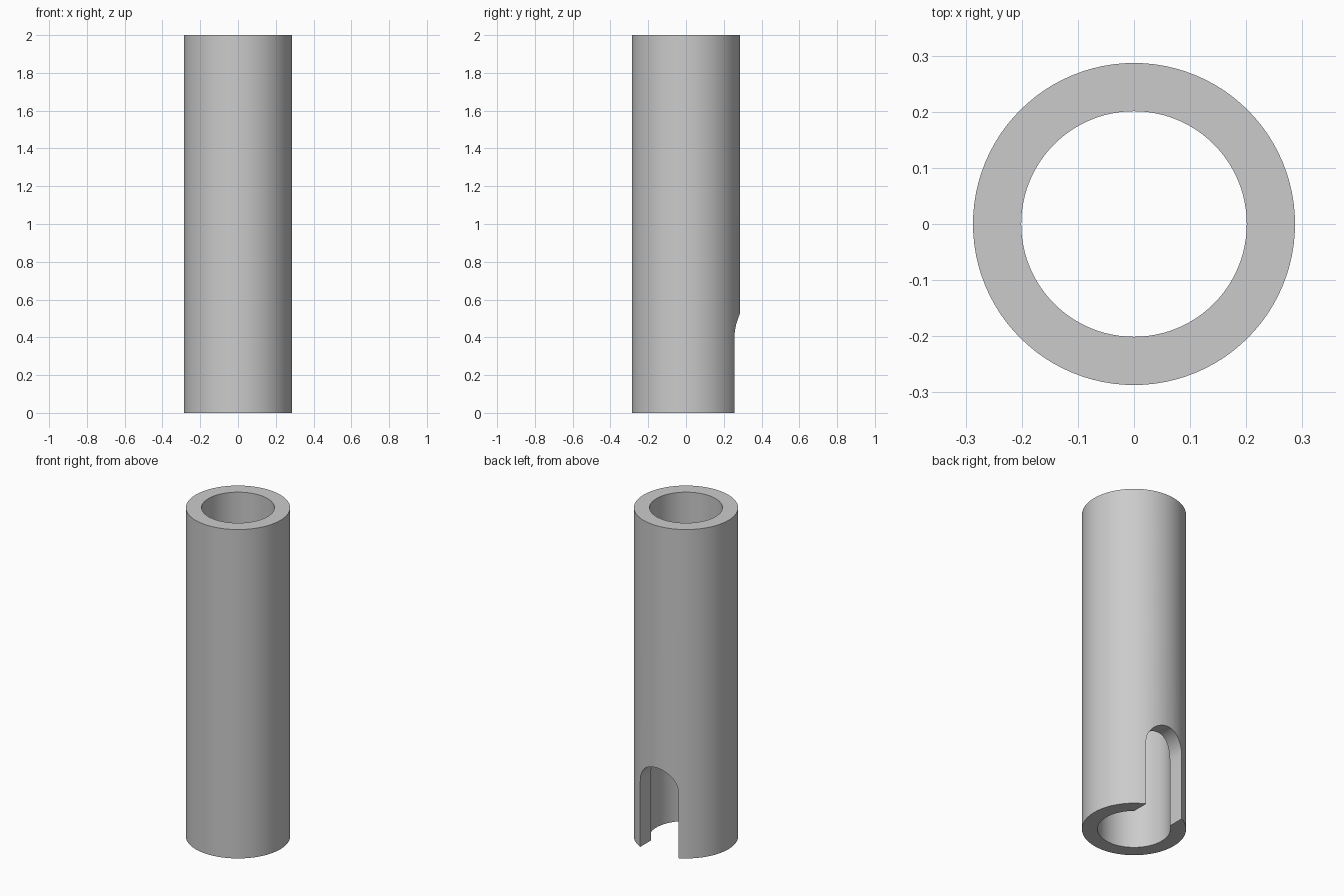
import bpy
import math
import bmesh

OUTER, INNER, HEIGHT = 0.287, 0.201, 2.0
SLOT_R, SLOT_SPRING = 0.128, 0.40
SEGMENTS = 96

cube = bpy.data.objects.get("Cube")
if cube:
    bpy.data.objects.remove(cube, do_unlink=True)

grey = bpy.data.materials.new("plain grey")
grey.use_nodes = True
colour = (0.6, 0.6, 0.6, 1)
grey.diffuse_color = colour
grey.node_tree.nodes["Principled BSDF"].inputs["Base Color"].default_value = colour


def extruded(name, rings, offset):
    """Join the given closed rings into a solid or a tube by extruding along offset."""
    bm = bmesh.new()
    edges = []
    for ring in rings:
        verts = [bm.verts.new(p) for p in ring]
        edges += [bm.edges.new((a, b)) for a, b in zip(verts, verts[1:] + verts[:1])]
    if len(rings) == 2:
        bmesh.ops.bridge_loops(bm, edges=edges)
    else:
        bm.faces.new(bm.verts)
    swept = bmesh.ops.extrude_face_region(bm, geom=bm.faces[:], use_keep_orig=True)
    moved = [g for g in swept["geom"] if isinstance(g, bmesh.types.BMVert)]
    bmesh.ops.translate(bm, verts=moved, vec=offset)
    bmesh.ops.recalc_face_normals(bm, faces=bm.faces[:])
    mesh = bpy.data.meshes.new(name)
    bm.to_mesh(mesh)
    bm.free()
    mesh.materials.append(grey)
    obj = bpy.data.objects.new(name, mesh)
    bpy.context.collection.objects.link(obj)
    return obj


def circle(radius):
    turn = 2 * math.pi / SEGMENTS
    return [(radius * math.cos(i * turn), radius * math.sin(i * turn), 0) for i in range(SEGMENTS)]


# Hollow tube
tube = extruded("tube", [circle(OUTER), circle(INNER)], (0, 0, HEIGHT))

# Round-topped slot, open at the bottom, through the back wall only
arch = [(SLOT_R * math.cos(math.pi * i / 32), 0, SLOT_SPRING + SLOT_R * math.sin(math.pi * i / 32))
        for i in range(33)]
arch += [(-SLOT_R, 0, -0.1), (SLOT_R, 0, -0.1)]
cutter = extruded("slot_cutter", [arch], (0, 0.5, 0))

slot = tube.modifiers.new("slot", "BOOLEAN")
slot.operation = "DIFFERENCE"
slot.solver = "EXACT"
slot.object = cutter

bpy.ops.object.select_all(action="DESELECT")
tube.select_set(True)
bpy.context.view_layer.objects.active = tube
bpy.ops.object.modifier_apply(modifier="slot")
bpy.data.objects.remove(cutter, do_unlink=True)
bpy.ops.object.shade_smooth_by_angle(angle=math.radians(30))
